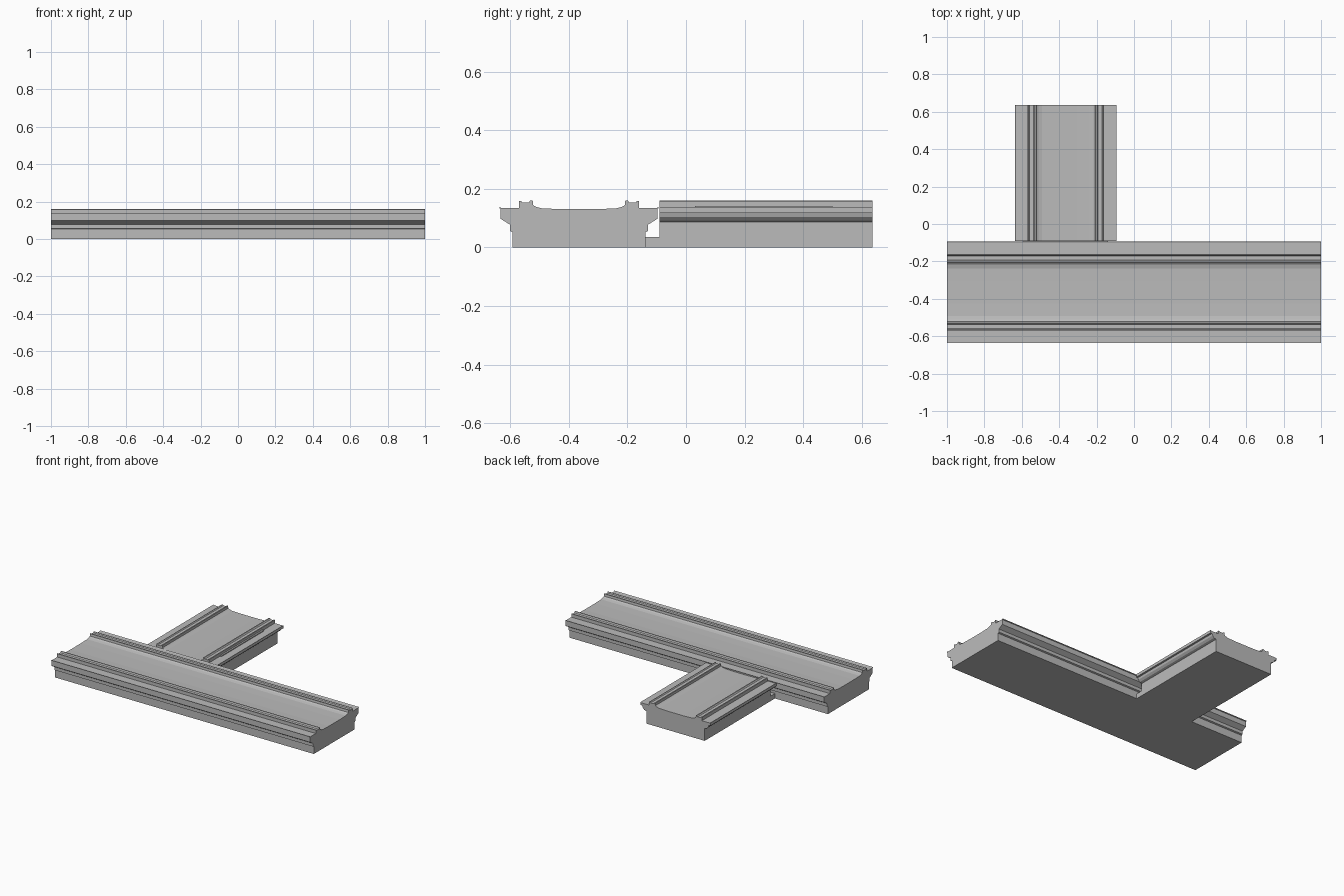
import bpy
import bmesh

if "Cube" in bpy.data.objects:
    bpy.data.objects.remove(bpy.data.objects["Cube"], do_unlink=True)

stone = bpy.data.materials.new("grey stone")
stone.use_nodes = True
stone.diffuse_color = (0.5, 0.5, 0.5, 1)
stone.node_tree.nodes["Principled BSDF"].inputs["Base Color"].default_value = (0.5, 0.5, 0.5, 1)

CENTRE = -0.365  # both runs share this offset from the middle

# Half cross-sections as (distance from centreline, height)
LONG_SIDE = [(0.226, 0), (0.226, 0.052), (0.236, 0.056), (0.236, 0.078),
             (0.268, 0.098), (0.268, 0.133), (0.272, 0.134), (0.272, 0.139)]
SHORT_SIDE = [(0.226, 0), (0.226, 0.087), (0.242, 0.092), (0.254, 0.104),
              (0.258, 0.118), (0.271, 0.118), (0.271, 0.138)]
TOP_RIM = [(0.265, 0.135), (0.204, 0.135), (0.204, 0.158), (0.198, 0.159),
           (0.193, 0.153), (0.172, 0.153), (0.166, 0.160), (0.158, 0.160),
           (0.156, 0.144), (0.145, 0.138), (0.126, 0.133), (0.06, 0.131)]


def moulding(name, half, start, end, along_x):
    """Mirror a half section and extrude it along one axis."""
    section = half + [(-d, z) for d, z in reversed(half)]
    bm = bmesh.new()
    verts = []
    for d, z in section:
        across = CENTRE + d
        verts.append(bm.verts.new((start, across, z) if along_x else (across, start, z)))
    face = bm.faces.new(verts)
    extruded = bmesh.ops.extrude_face_region(bm, geom=[face])["geom"]
    length = end - start
    bmesh.ops.translate(bm, vec=(length, 0, 0) if along_x else (0, length, 0),
                        verts=[g for g in extruded if isinstance(g, bmesh.types.BMVert)])
    bmesh.ops.recalc_face_normals(bm, faces=bm.faces)
    mesh = bpy.data.meshes.new(name)
    bm.to_mesh(mesh)
    bm.free()
    mesh.materials.append(stone)
    obj = bpy.data.objects.new(name, mesh)
    bpy.context.collection.objects.link(obj)
    return obj


def box(name, low, high):
    bpy.ops.mesh.primitive_cube_add(size=1, location=[(a + b) / 2 for a, b in zip(low, high)])
    obj = bpy.context.object
    obj.name = name
    obj.scale = [b - a for a, b in zip(low, high)]
    obj.data.materials.append(stone)


# Long run and the shorter run branching off its back
moulding("long_run", LONG_SIDE + TOP_RIM, -1, 1, True)
moulding("branch_run", SHORT_SIDE + TOP_RIM, -0.09, 0.637, False)

# Low footing joining the two runs beneath the overhang
box("joining_footing", (CENTRE - 0.226, -0.145, 0), (CENTRE + 0.226, -0.088, 0.035))

# Thin strip beside the outer rail of the branch
box("rail_strip", (-0.165, 0.03, 0.132), (-0.15, 0.5, 0.141))
